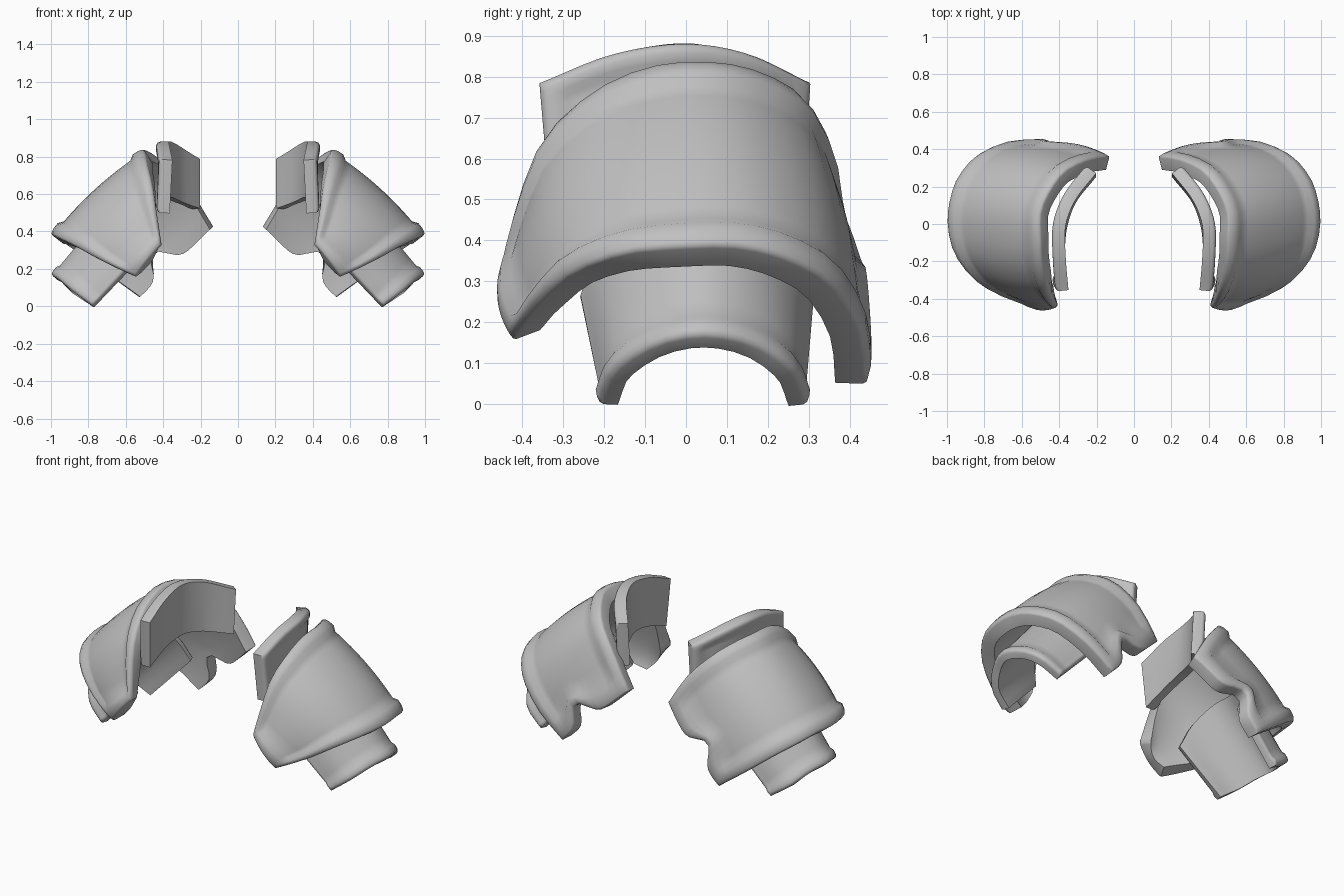
import bpy, bmesh, math
from mathutils import Vector

if "Cube" in bpy.data.objects:
    bpy.data.objects.remove(bpy.data.objects["Cube"])

metal = bpy.data.materials.new("grey_metal")
metal.diffuse_color = (0.53, 0.53, 0.53, 1)
metal.use_nodes = True
metal.node_tree.nodes["Principled BSDF"].inputs["Base Color"].default_value = metal.diffuse_color


def spline(pts, t):
    """Smooth curve through pts, t in 0..1."""
    n = len(pts) - 1
    i = min(int(t * n), n - 1)
    f = t * n - i
    b, c = Vector(pts[i]), Vector(pts[i + 1])
    a = Vector(pts[i - 1]) if i else 2 * b - c
    d = Vector(pts[i + 2]) if i + 2 <= n else 2 * c - b
    return 0.5 * (2 * b + (c - a) * f + (2 * a - 5 * b + 4 * c - d) * f * f
                  + (3 * b - a - 3 * c + d) * f ** 3)


def stations(rim, count):
    """Parameters with tight spacing at both rims and even spacing between."""
    lo = [0, rim * 0.35, rim * 0.7, rim]
    mid = [rim + (1 - 2 * rim) * k / count for k in range(1, count)]
    return lo + mid + [1 - x for x in reversed(lo)]


def lip(t, rim):
    """Height of the rolled lip at distance t from an edge (0..1)."""
    if t >= rim * 0.99:
        return 0
    return 0.6 if t < rim * 0.1 else 1.0


def plate(name, start, end, thick, rim_u, rim_v, lips, height, bulge=0, notch=0, nu=14, nv=8):
    """Curved thick plate lofted between two edge curves, mirrored to both shoulders.
    lips: which edges carry a lip (front, back, start edge, end edge)."""
    us, vs = stations(rim_u, nu), stations(rim_v, nv)

    def base(u, v):
        return spline(start, u).lerp(spline(end, u), v)

    def normal(f, u, v):
        e = 0.01
        du = f(min(u + e, 1), v) - f(max(u - e, 0), v)
        dv = f(u, min(v + e, 1)) - f(u, max(v - e, 0))
        return dv.cross(du).normalized()

    def surf(u, v):
        p = base(u, v) + normal(base, u, v) * bulge * 4 * v * (1 - v)
        if notch and u > 0.78:
            # scooped cut-out in the rear edge
            w = ((u - 0.78) / 0.22) ** 1.5 * math.exp(-((v - 0.6) / 0.13) ** 2)
            back = (base(u - 0.02, v) - base(u, v)).normalized()
            p += back * notch * w
        return p

    bm = bmesh.new()
    outer, inner = [], []
    for u in us:
        ro, ri = [], []
        for v in vs:
            p, n = surf(u, v), normal(surf, u, v)
            dist = ((u, rim_u), (1 - u, rim_u), (v, rim_v), (1 - v, rim_v))
            active = [(d, r) for (d, r), on in zip(dist, lips) if on]
            h = max([lip(d, r) for d, r in active], default=0)
            if any(d < r * 0.1 for d, r in active):
                h = 0.6
            ro.append(bm.verts.new(p + n * (h - 0.6) * height))
            ri.append(bm.verts.new(p - n * thick))
        outer.append(ro)
        inner.append(ri)
    nu_, nv_ = len(us), len(vs)
    for i in range(nu_ - 1):
        for j in range(nv_ - 1):
            for g in (outer, inner):
                bm.faces.new((g[i][j], g[i + 1][j], g[i + 1][j + 1], g[i][j + 1]))
    # side walls
    ring = ([(i, 0) for i in range(nu_)] + [(nu_ - 1, j) for j in range(1, nv_)]
            + [(i, nv_ - 1) for i in range(nu_ - 2, -1, -1)] + [(0, j) for j in range(nv_ - 2, 0, -1)])
    rim_edges = []
    for (a, b), (c, d) in zip(ring, ring[1:] + ring[:1]):
        bm.faces.new((outer[a][b], outer[c][d], inner[c][d], inner[a][b]))
        rim_edges.append(bm.edges.get((outer[a][b], outer[c][d])))
    bmesh.ops.recalc_face_normals(bm, faces=bm.faces)
    # rounded outer rim
    bmesh.ops.bevel(bm, geom=rim_edges, offset=0.014, offset_type='OFFSET', segments=2,
                    profile=0.5, affect='EDGES', clamp_overlap=True)
    me = bpy.data.meshes.new(name)
    bm.to_mesh(me)
    bm.free()
    me.materials.append(metal)
    ob = bpy.data.objects.new(name, me)
    bpy.context.collection.objects.link(ob)
    bpy.ops.object.select_all(action='DESELECT')
    ob.select_set(True)
    bpy.context.view_layer.objects.active = ob
    bpy.ops.object.shade_smooth_by_angle(angle=math.radians(60))
    ob.modifiers.new("other_side", 'MIRROR').use_mirror_merge = False


# Main shoulder shell: neck edge to arm edge, front to back
plate("shoulder_shell",
      [(.405, -.44, .33), (.43, -.41, .47), (.46, -.345, .65), (.49, -.22, .77), (.50, -.08, .83),
       (.50, .06, .84), (.45, .18, .815), (.37, .285, .75), (.25, .345, .62), (.13, .365, .43)],
      [(.55, -.425, .155), (.73, -.365, .24), (.87, -.28, .32), (.967, -.15, .37), (1.0, 0, .385),
       (.988, .13, .385), (.945, .25, .355), (.85, .36, .29), (.70, .43, .175), (.53, .445, .05)],
      0.08, 0.06, 0.14, (1, 1, 1, 1), 0.02, bulge=0.03, notch=0.11, nu=18, nv=12)

# Lower arm plate reaching up under the shell
plate("arm_plate",
      [(.54, -.27, .265), (.59, -.22, .40), (.66, -.11, .51), (.69, .03, .54),
       (.66, .17, .51), (.59, .275, .40), (.53, .325, .275)],
      [(.78, -.215, .0), (.885, -.18, .08), (.96, -.08, .145), (1.0, .045, .17),
       (.96, .17, .145), (.895, .265, .08), (.78, .30, .0)],
      0.05, 0.06, 0.14, (0, 0, 0, 1), 0.01)

# Upright collar guard on the neck side
plate("collar_guard",
      [(.415, -.36, .785), (.43, -.18, .855), (.43, 0, .88), (.37, .16, .855), (.255, .31, .785)],
      [(.43, -.335, .50), (.435, -.16, .56), (.42, 0, .58), (.365, .15, .56), (.255, .29, .52)],
      0.065, 0.09, 0.2, (1, 1, 1, 0), 0.01)
